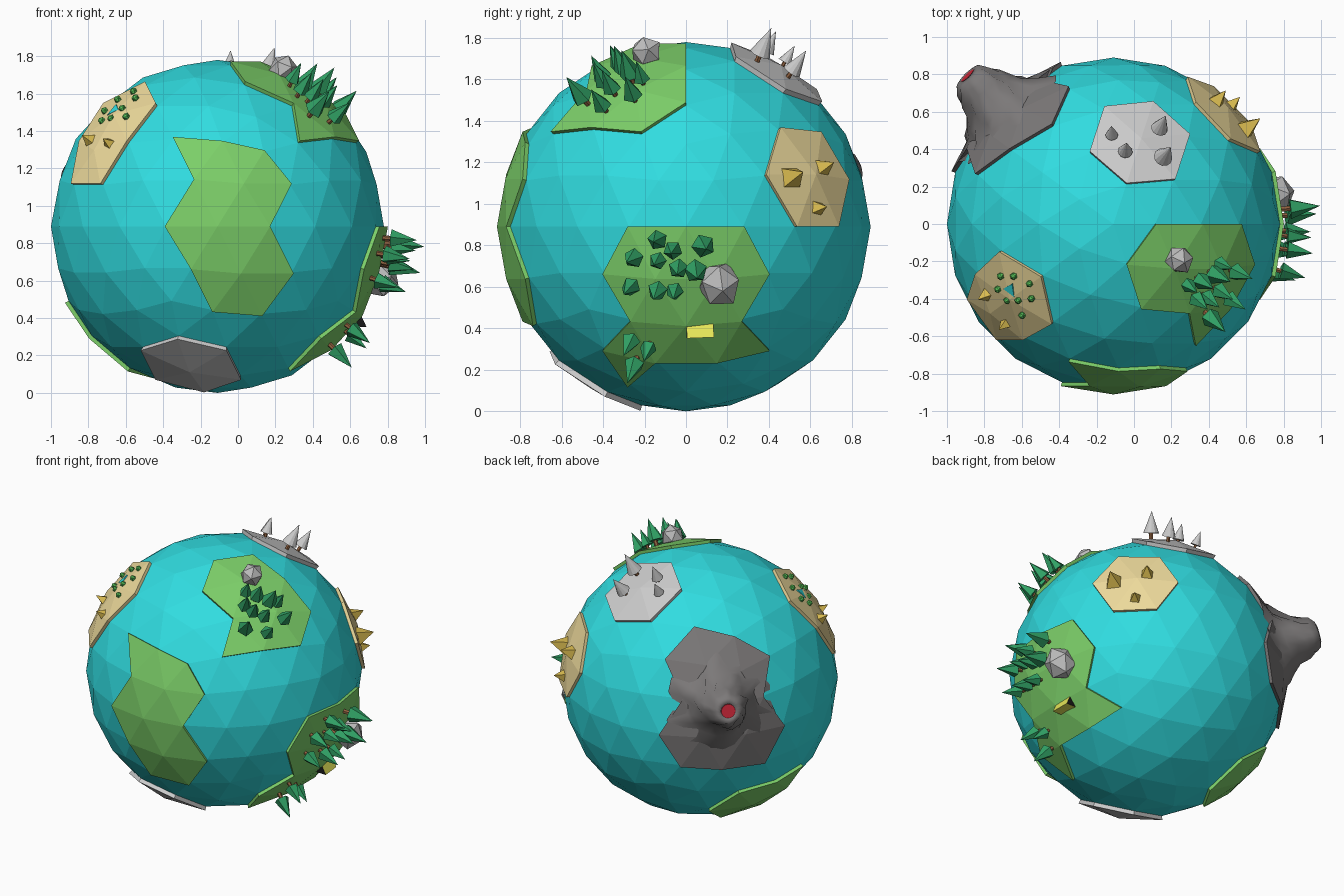
import bpy, bmesh, math, random
from mathutils import Vector, Matrix

if "Cube" in bpy.data.objects:
    bpy.data.objects.remove(bpy.data.objects["Cube"])

random.seed(4)
R = 0.89
C = Vector((-0.11, 0, R))
WORLD = Matrix.Translation(C) @ Matrix.Scale(R, 4)


def mat(name, rgb):
    m = bpy.data.materials.new(name)
    m.diffuse_color = (*rgb, 1)
    m.use_nodes = True
    m.node_tree.nodes["Principled BSDF"].inputs["Base Color"].default_value = m.diffuse_color
    return m


OCEAN = mat("ocean", (0.03, 0.72, 0.75))
GRASS = mat("grass", (0.2, 0.62, 0.14))
SAND = mat("sand", (0.85, 0.7, 0.33))
SNOW = mat("snow", (0.8, 0.8, 0.8))
BASALT = mat("basalt", (0.2, 0.19, 0.19))
LEAF = mat("leaf", (0.03, 0.36, 0.13))
BARK = mat("bark", (0.28, 0.12, 0.05))
GOLD = mat("gold", (0.7, 0.5, 0.08))
LAVA = mat("lava", (0.6, 0.02, 0.04))
YELLOW = mat("canvas", (0.8, 0.8, 0.1))
BLACK = mat("dark", (0.01, 0.01, 0.01))


def finish(bm, name, material=None):
    bmesh.ops.recalc_face_normals(bm, faces=bm.faces)
    me = bpy.data.meshes.new(name)
    bm.to_mesh(me)
    bm.free()
    ob = bpy.data.objects.new(name, me)
    bpy.context.collection.objects.link(ob)
    if material:
        me.materials.append(material)
    return ob


# Directions from grid positions; r is the item's distance from the planet centre
def from_right(y, z, r=1.03):
    a, b = y / r, (z - R) / r
    return Vector((math.sqrt(1 - a * a - b * b), a, b))


def from_top(x, y, r=1.03):
    a, b = (x - C.x) / r, y / r
    return Vector((a, b, math.sqrt(1 - a * a - b * b)))


def frame(d, r, spin=0):
    """Local frame whose z axis points away from the planet."""
    q = d.to_track_quat('Z', 'Y').to_matrix().to_4x4()
    return Matrix.Translation(C + d * r) @ q @ Matrix.Rotation(spin, 4, 'Z')


def cone(bm, d, base, height, r1, r2, seg, spin=0):
    bmesh.ops.create_cone(bm, cap_ends=True, segments=seg, radius1=r1, radius2=r2, depth=height,
                          matrix=frame(d, base + height / 2, spin))


# Ocean sphere and raised lands made from its own facets
def ico():
    bm = bmesh.new()
    bmesh.ops.create_icosphere(bm, subdivisions=3, radius=1)
    bm.faces.ensure_lookup_table()
    return bm


used = set()


def land(name, material, fans, extras=(), lift=1.024):
    """fans: facets around the vertex nearest each direction; extras: single facets."""
    bm = ico()
    keep = set()
    for f in fans:
        keep |= set(min(bm.verts, key=lambda v: (v.co - Vector(f)).length).link_faces)
    for e in extras:
        e = Vector(e).normalized()
        keep.add(min(bm.faces, key=lambda p: (p.calc_center_median().normalized() - e).length))
    used.update(f.index for f in keep)
    bmesh.ops.delete(bm, geom=[f for f in bm.faces if f not in keep], context='FACES')
    base = list(bm.faces)
    out = bmesh.ops.extrude_face_region(bm, geom=base)["geom"]
    for v in out:
        if isinstance(v, bmesh.types.BMVert):
            v.co *= lift
    bmesh.ops.delete(bm, geom=[f for f in base if f.is_valid], context='FACES_ONLY')
    bm.transform(WORLD)
    finish(bm, name, material)


land("front_grassland", GRASS, [(0, -1, 0), (.14, -.96, .23), (.14, -.95, -.28)], [(-.13, -.87, .44)])
land("right_grassland", GRASS, [(.95, .16, -.28), (.95, -.16, -.28), (.85, 0, -.53)],
     [(.695, .29, -.635), (.695, -.29, -.635), (.564, -.302, -.75)])
land("top_grassland", GRASS, [(.36, -.26, .895), (.64, -.26, .72)], [(.545, -.576, .585)])
land("lower_left_grassland", GRASS, [(-.64, .26, -.72)], [(-.818, .087, -.542)])
land("north_snowfield", SNOW, [(.16, .5, .85)], lift=1.03)
land("south_snowfield", SNOW, [(-.16, -.5, -.85)], lift=1.03)
land("left_desert", SAND, [(-.6, -.43, .67), (-.72, -.53, .45)])
land("right_desert", SAND, [(.67, .69, .28)])
land("volcano_land", BASALT, [(-.51, .69, .51), (-.72, .53, .45), (-.68, .69, .23),
                              (-.59, .81, 0), (-.81, .59, 0)])

sea = ico()
bmesh.ops.delete(sea, geom=[f for f in sea.faces if f.index in used], context='FACES')
sea.transform(WORLD)
finish(sea, "ocean", OCEAN)


# Trees: trunk plus cone crown
def trees(name, dirs, crown, seg, sizes, base=0.885):
    tops, trunks = bmesh.new(), bmesh.new()
    for i, d in enumerate(dirs):
        s = sizes[i % len(sizes)]
        cone(trunks, d, base, 0.07 * s, 0.014 * s, 0.014 * s, 6)
        cone(tops, d, base + 0.06 * s, 0.145 * s, 0.052 * s, 0, seg, random.random() * 6)
    finish(tops, name + "_crowns", crown)
    finish(trunks, name + "_trunks", BARK)


trees("right_forest", [from_right(*p) for p in [
    (-.15, .82), (-.07, .765), (-.275, .725), (-.15, .71), (.09, .79), (-.04, .67),
    (-.29, .575), (-.15, .555), (-.06, .55), (.05, .66)]], LEAF, 5, [.95, .9, .95, .85, 1.12])
trees("lower_forest", [from_right(*p) for p in [(-.29, .29), (-.2, .25), (-.27, .17)]],
      LEAF, 5, [.9, .8, .95])
trees("top_forest", [from_top(*p) for p in [
    (.40, -.33), (.376, -.44), (.476, -.29), (.436, -.43), (.516, -.235), (.6, -.28),
    (.507, -.39), (.45, -.54), (.57, -.44), (.33, -.36)]], LEAF, 5, [.95, .9, 1.05, .9, .8])
trees("snowy_trees", [from_top(*p) for p in [(-.12, .53), (-.04, .43), (.16, .56), (.18, .39)]],
      SNOW, 12, [.65, .75, .88, .98])


# Boulders
def boulder(name, d, r, size, stretch):
    bm = bmesh.new()
    bmesh.ops.create_icosphere(bm, subdivisions=1, radius=size)
    for v in bm.verts:
        v.co *= random.uniform(.93, 1.08)
    bm.transform(frame(d, r, .4) @ Matrix.Diagonal((1, stretch, 1, 1)))
    finish(bm, name, mat(name, (.5, .5, .5)))


boulder("right_boulder", from_right(.16, .61, .93), .92, .105, 1.08)
boulder("top_boulder", from_top(.24, -.19, .93), .935, .078, 1)

# Tent: ridge prism with dark open ends
n = from_right(.07, .36, .95)
along = (Vector((0, 1, 0)) - n * n.y).normalized()
side = along.cross(n)
p = C + n * .86
ends = [[p + along * e + side * .06, p + along * e - side * .06, p + along * e + n * .1] for e in (-.065, .065)]
cloth, opening = bmesh.new(), bmesh.new()
va, vb = [[cloth.verts.new(c) for c in t] for t in ends]
for i in range(3):
    j = (i + 1) % 3
    cloth.faces.new((va[i], va[j], vb[j], vb[i]))
for t in ends:
    opening.faces.new([opening.verts.new(c) for c in t])
finish(cloth, "tent", YELLOW)
finish(opening, "tent_openings", BLACK)

# Desert pyramids
pyr = bmesh.new()
for d, s in [(from_right(.535, 1.14, .95), 1.1), (from_right(.69, 1.19, .95), .95),
             (from_right(.67, .985, .95), .8), (from_top(-.81, -.39, .93), .8),
             (from_top(-.705, -.55, .93), .75)]:
    cone(pyr, d, .86, .13 * s, .078 * s, 0, 4, random.uniform(.3, 1.2))
finish(pyr, "pyramids", GOLD)

# Oasis pool with bushes
pool = bmesh.new()
cone(pool, from_top(-.66, -.35, .9), .87, .037, .045, .045, 3, .5)
finish(pool, "oasis_pool", OCEAN)
bush = bmesh.new()
for q in [(-.715, -.28), (-.645, -.28), (-.73, -.35), (-.62, -.41), (-.55, -.4), (-.68, -.41),
          (-.6, -.49), (-.56, -.32)]:
    bmesh.ops.create_icosphere(bush, subdivisions=1, radius=.021, matrix=frame(from_top(*q, .91), .908))
finish(bush, "oasis_bushes", mat("bush", (.1, .55, .1)))

# Volcano: ridged flared cone with a lava crater
d = Vector((-.682, .694, .24)).normalized()
profile = [(.33, .82), (.25, .88), (.19, .93), (.155, .99), (.13, 1.05), (.11, 1.1), (.085, 1.14), (.05, 1.15), (.04, 1.12)]
SEG = 24
vol = bmesh.new()
rings = []
for k, (rad, h) in enumerate(profile):
    ring = []
    for i in range(SEG):
        a = 2 * math.pi * i / SEG
        w = rad * (1 + (random.uniform(-.13, .13) if k < 6 else 0))
        ring.append(vol.verts.new((w * math.cos(a), w * math.sin(a), h + random.uniform(-.008, .008) * (k < 6))))
    rings.append(ring)
for lo, hi in zip(rings, rings[1:]):
    for i in range(SEG):
        j = (i + 1) % SEG
        vol.faces.new((lo[i], lo[j], hi[j], hi[i]))
for f in vol.faces:
    f.smooth = True
vol.transform(frame(d, 0))
finish(vol, "volcano", BASALT)
lava = bmesh.new()
cone(lava, d, 1.11, .035, .046, .046, 16)
finish(lava, "lava_crater", LAVA)
